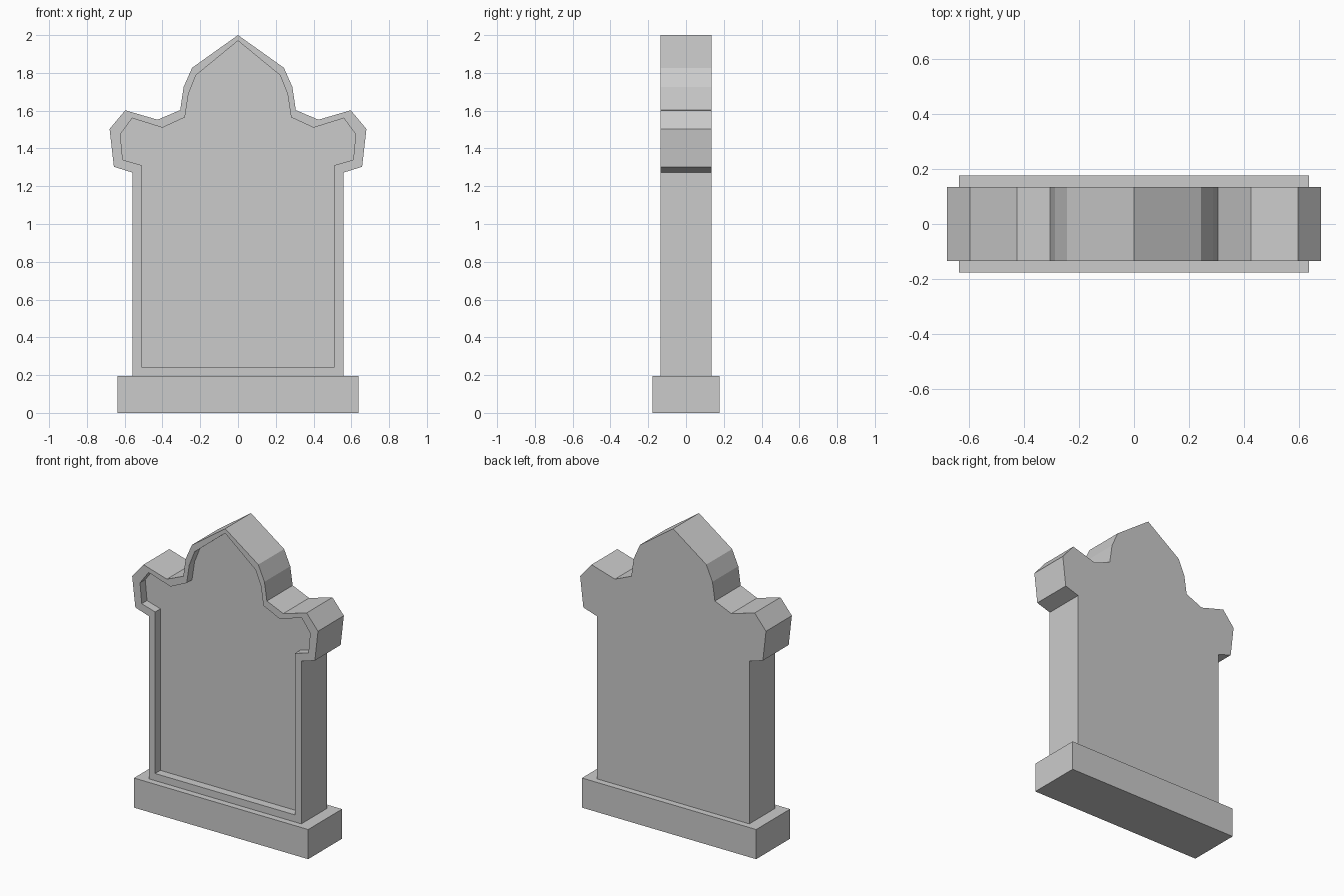
import bpy
import bmesh

if "Cube" in bpy.data.objects:
    bpy.data.objects.remove(bpy.data.objects["Cube"])

# Right half of the stone outline and of its recessed panel, apex to foot (x, z)
OUTER = [(0, 2.0), (0.243, 1.827), (0.288, 1.725), (0.306, 1.603), (0.426, 1.552),
         (0.597, 1.602), (0.68, 1.503), (0.657, 1.303), (0.558, 1.272), (0.558, 0.196)]
INNER = [(0, 1.97), (0.223, 1.787), (0.262, 1.69), (0.281, 1.565), (0.40, 1.51),
         (0.56, 1.56), (0.623, 1.475), (0.61, 1.34), (0.512, 1.312), (0.512, 0.243)]
HALF_DEPTH = 0.135
RECESS = 0.055


def mirrored(half):
    """Close a half outline by mirroring it across x = 0."""
    return half + [(-x, z) for x, z in reversed(half[1:])]


def make_object(name, bm):
    bmesh.ops.recalc_face_normals(bm, faces=bm.faces)
    mesh = bpy.data.meshes.new(name)
    bm.to_mesh(mesh)
    bm.free()
    obj = bpy.data.objects.new(name, mesh)
    bpy.context.collection.objects.link(obj)
    return obj


# Headstone slab: back outline, front outline, rim, then recessed panel
bm = bmesh.new()
layers = [(OUTER, HALF_DEPTH), (OUTER, -HALF_DEPTH),
          (INNER, -HALF_DEPTH), (INNER, -HALF_DEPTH + RECESS)]
loops = [[bm.verts.new((x, y, z)) for x, z in mirrored(half)] for half, y in layers]
for a, b in zip(loops, loops[1:]):
    for i in range(len(a)):
        j = (i + 1) % len(a)
        bm.faces.new((a[i], a[j], b[j], b[i]))
bm.faces.new(loops[0])
bm.faces.new(loops[-1])
make_object("headstone_slab", bm)

# Plinth block under the slab
bm = bmesh.new()
bmesh.ops.create_cube(bm, size=1)
bmesh.ops.scale(bm, vec=(1.275, 0.354, 0.196), verts=bm.verts)
bmesh.ops.translate(bm, vec=(0, 0, 0.098), verts=bm.verts)
make_object("plinth", bm)
